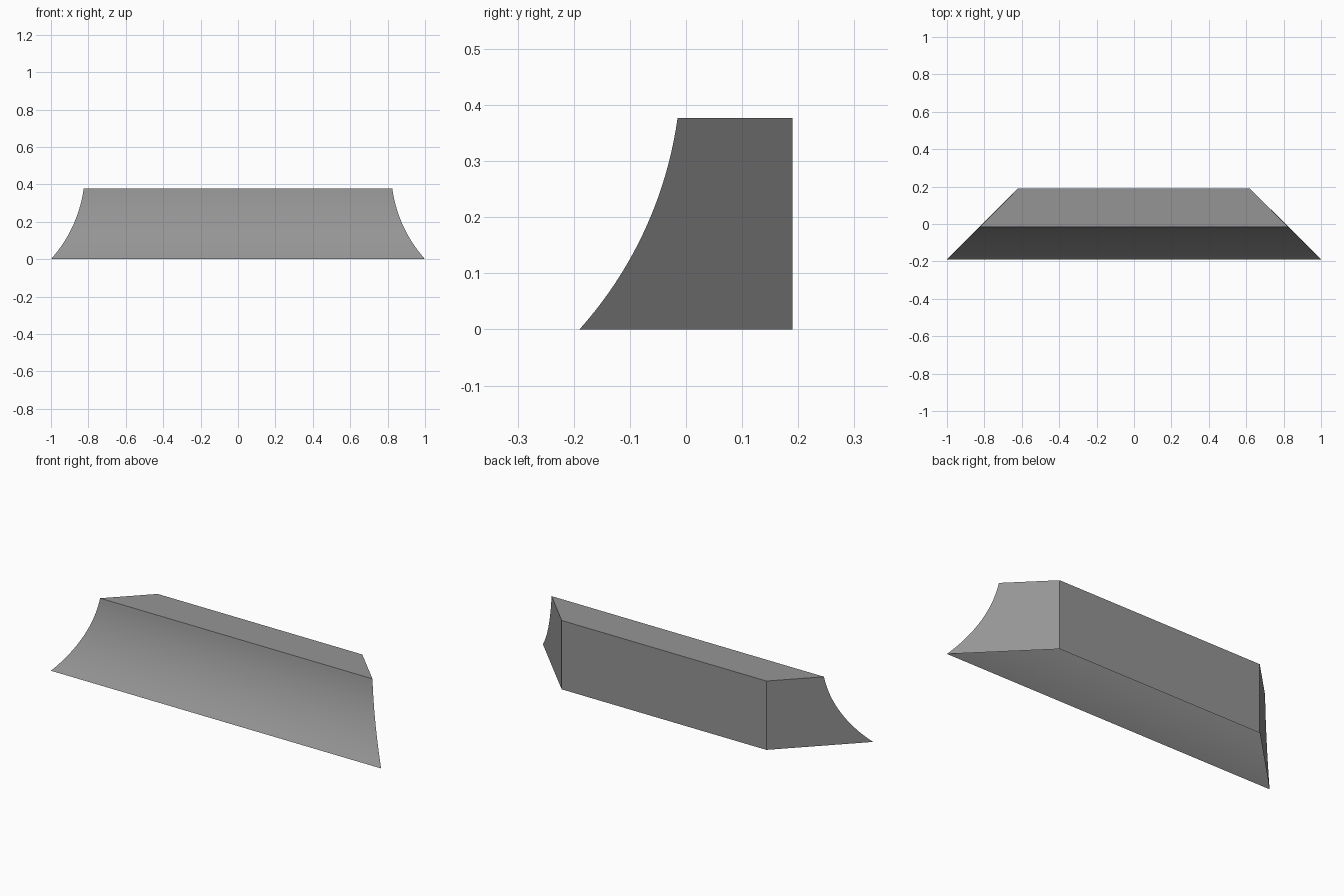
import bpy, bmesh, math

default = bpy.data.objects.get("Cube")
if default:
    bpy.data.objects.remove(default, do_unlink=True)

DEPTH, HEIGHT = 0.19, 0.377
TOP_FRONT = -0.015
STEPS = 20

# Single grey material
grey = bpy.data.materials.new("plain grey")
grey.use_nodes = True
colour = (0.3, 0.3, 0.3, 1)
grey.diffuse_color = colour
grey.node_tree.nodes["Principled BSDF"].inputs["Base Color"].default_value = colour


def cove_profile():
    """Concave arc from the front foot to the top lip, then the square back."""
    dy, dz = TOP_FRONT + DEPTH, HEIGHT
    chord, slope = math.hypot(dy, dz), math.atan2(dz, dy)
    half = math.radians(17)
    radius = chord / (2 * math.sin(half))
    points = []
    for i in range(STEPS + 1):
        turn = 2 * half * i / STEPS
        reach = 2 * radius * math.sin(turn / 2)
        angle = slope - half + turn / 2
        points.append((-DEPTH + reach * math.cos(angle), reach * math.sin(angle)))
    return points + [(DEPTH, HEIGHT), (DEPTH, 0)]


# Moulding with mitred ends, open underneath
bm = bmesh.new()
profile = cove_profile()
right, left = [
    [bm.verts.new((side * (1 - (y + DEPTH)), y, z)) for y, z in profile]
    for side in (-1, 1)
]
for i in range(len(profile) - 1):
    face = bm.faces.new((right[i], left[i], left[i + 1], right[i + 1]))
    face.smooth = i < STEPS
bm.faces.new(right)
bm.faces.new(left[::-1])

bmesh.ops.recalc_face_normals(bm, faces=bm.faces)
mesh = bpy.data.meshes.new("cove_moulding")
bm.to_mesh(mesh)
bm.free()
mesh.materials.append(grey)
moulding = bpy.data.objects.new("cove_moulding", mesh)
bpy.context.collection.objects.link(moulding)

# Smooth cove, crisp mitres and lip
bpy.ops.object.select_all(action="DESELECT")
moulding.select_set(True)
bpy.context.view_layer.objects.active = moulding
bpy.ops.object.shade_smooth_by_angle(angle=math.radians(30))
